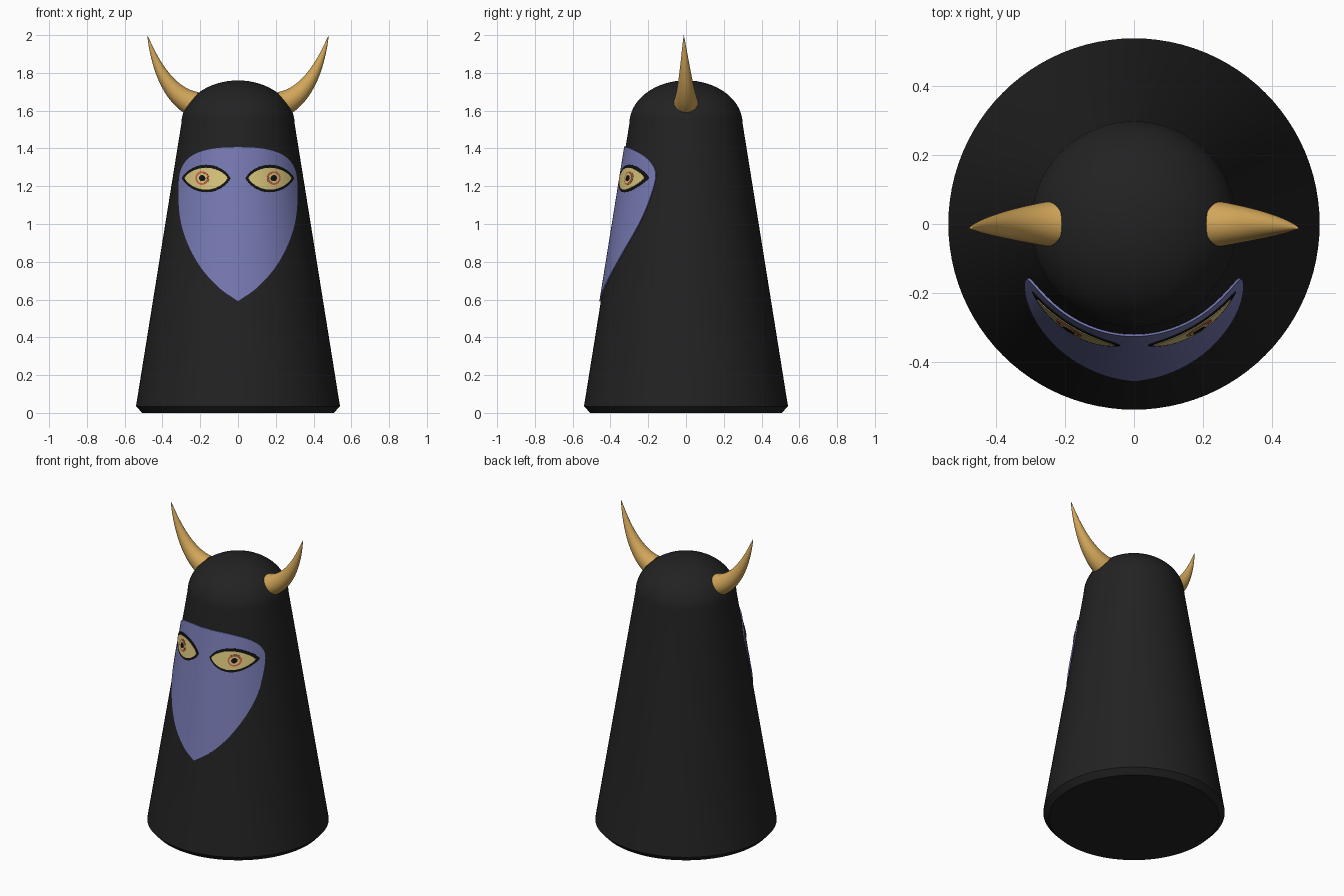
import bpy, bmesh
from math import sin, cos, pi, sqrt
from mathutils import Vector

cube = bpy.data.objects.get("Cube")
if cube:
    bpy.data.objects.remove(cube, do_unlink=True)


def material(name, rgb):
    m = bpy.data.materials.new(name)
    m.use_nodes = True
    m.diffuse_color = (*rgb, 1)
    m.node_tree.nodes["Principled BSDF"].inputs["Base Color"].default_value = (*rgb, 1)
    return m


BLACK = material("cloak black", (0.016, 0.016, 0.016))
INK = material("ink black", (0.006, 0.006, 0.006))
BLUE = material("mask blue", (0.18, 0.19, 0.44))
GOLD = material("horn gold", (0.64, 0.38, 0.10))
CREAM = material("eye cream", (0.68, 0.55, 0.20))
RED = material("iris red", (0.60, 0.12, 0.06))


def finish(name, bm, mat, angle=40):
    bmesh.ops.recalc_face_normals(bm, faces=bm.faces)
    mesh = bpy.data.meshes.new(name)
    bm.to_mesh(mesh)
    bm.free()
    mesh.materials.append(mat)
    ob = bpy.data.objects.new(name, mesh)
    bpy.context.collection.objects.link(ob)
    bpy.ops.object.select_all(action="DESELECT")
    ob.select_set(True)
    bpy.context.view_layer.objects.active = ob
    bpy.ops.object.shade_smooth_by_angle(angle=angle * pi / 180)
    return ob


def loft(bm, rings):
    """Skin a list of closed vertex rings."""
    for a, b in zip(rings, rings[1:]):
        for i in range(len(a)):
            j = (i + 1) % len(a)
            bm.faces.new((a[i], a[j], b[j], b[i]))


BASE_R, BASE_Z, TOP_R, TOP_Z, DOME = 0.54, 0.035, 0.30, 1.53, 0.23


def cone_radius(z):
    return BASE_R + (TOP_R - BASE_R) * (z - BASE_Z) / (TOP_Z - BASE_Z)


# Cloaked body: bevelled foot, tapered side, domed head
profile = [(0.507, 0), (BASE_R, BASE_Z), (TOP_R, TOP_Z)]
profile += [(TOP_R * cos(a), TOP_Z + DOME * sin(a)) for a in [k * pi / 32 for k in range(1, 16)]]
bm = bmesh.new()
N = 96
rings = [[bm.verts.new((r * cos(2 * pi * i / N), r * sin(2 * pi * i / N), z)) for i in range(N)]
         for r, z in profile]
loft(bm, rings)
bm.faces.new(rings[0])
crown = bm.verts.new((0, 0, TOP_Z + DOME))
for i in range(N):
    bm.faces.new((rings[-1][i], rings[-1][(i + 1) % N], crown))
finish("body", bm, BLACK, 30)


def patch(name, outline, centre, lift, mat, steps=12):
    """Thin plate with a flat front outline, wrapped onto the tapered body."""
    bm = bmesh.new()

    def wrap(x, z):
        return bm.verts.new((x, -sqrt((cone_radius(z) + lift) ** 2 - x * x), z))

    cx, cz = centre
    rings = [[wrap(cx + (x - cx) * k / steps, cz + (z - cz) * k / steps) for x, z in outline]
             for k in range(1, steps + 1)]
    loft(bm, rings)
    mid = wrap(cx, cz)
    n = len(outline)
    for i in range(n):
        bm.faces.new((mid, rings[0][i], rings[0][(i + 1) % n]))
    # skirt down to the body
    rim = [bm.verts.new((v.co.x * 0.98, v.co.y * 0.98, v.co.z)) for v in rings[-1]]
    loft(bm, [rings[-1], rim])
    return finish(name, bm, mat)


def smooth_path(points, sub=6):
    """Catmull-Rom points through an open list."""
    p = [Vector(q) for q in points]
    p = [2 * p[0] - p[1]] + p + [2 * p[-1] - p[-2]]
    out = []
    for a, b, c, d in zip(p, p[1:], p[2:], p[3:]):
        for k in range(sub):
            t = k / sub
            out.append(0.5 * (2 * b + (c - a) * t + (2 * a - 5 * b + 4 * c - d) * t ** 2
                              + (3 * b - a - 3 * c + d) * t ** 3))
    return out + [p[-2]]


# Mask: pointed shield shape, mirrored
half = smooth_path([(0, 1.41), (0.13, 1.402), (0.235, 1.37), (0.295, 1.31), (0.317, 1.22),
                    (0.312, 1.05), (0.275, 0.91), (0.2, 0.77), (0.1, 0.66), (0, 0.59)])
shield = [(p.x, p.y) for p in half] + [(-p.x, p.y) for p in half[-2:0:-1]]
patch("mask", shield, (0, 1.1), 0.008, BLUE, 16)


def almond(cx, cz, w, up, down, n=16):
    top = [(cx + w * cos(pi * k / n), cz + up * sin(pi * k / n) ** 1.5) for k in range(n)]
    low = [(cx - w * cos(pi * k / n), cz - down * sin(pi * k / n) ** 1.5) for k in range(n)]
    return top + low


def disc(cx, cz, r, n=32):
    return [(cx + r * cos(2 * pi * k / n), cz + r * sin(2 * pi * k / n)) for k in range(n)]


def horn(name, s):
    """Tapered tube along a quadratic curve, ending in a point."""
    a, b, c = Vector((0.235, 0, 1.635)), Vector((0.40, 0, 1.70)), Vector((0.48, -0.012, 2.0))
    bm = bmesh.new()
    rings, steps, n = [], 20, 32
    for k in range(steps):
        t = k / steps
        p = a * (1 - t) ** 2 + b * 2 * t * (1 - t) + c * t * t
        d = ((b - a) * (1 - t) + (c - b) * t).normalized()
        side = Vector((0, 1, 0))
        up = d.cross(side)
        r = 0.068 * (1 - t) ** 0.85
        ring = [p + r * (side * cos(2 * pi * i / n) + up * sin(2 * pi * i / n)) for i in range(n)]
        rings.append([bm.verts.new((s * v.x, v.y, v.z)) for v in ring])
    loft(bm, rings)
    bm.faces.new(rings[0])
    tip = bm.verts.new((s * c.x, c.y, c.z))
    for i in range(n):
        bm.faces.new((rings[-1][i], rings[-1][(i + 1) % n], tip))
    finish(name, bm, GOLD)


# Eyes as stacked thin plates, and horns, on both sides
for side, s in (("left", 1), ("right", -1)):
    ex, ix, z = 0.169 * s, 0.19 * s, 1.243
    patch(side + "_eye_outline", almond(ex, z, 0.128, 0.071, 0.075), (ex, z), 0.011, INK, 6)
    patch(side + "_eye_white", almond(ex, z, 0.114, 0.055, 0.061), (ex, z), 0.013, CREAM, 6)
    patch(side + "_iris_ring", disc(ix, z, 0.036), (ix, z), 0.015, RED, 3)
    patch(side + "_iris", disc(ix, z, 0.027), (ix, z), 0.0165, CREAM, 3)
    patch(side + "_pupil", disc(ix, z, 0.016), (ix, z), 0.018, INK, 3)
    horn(side + "_horn", s)
